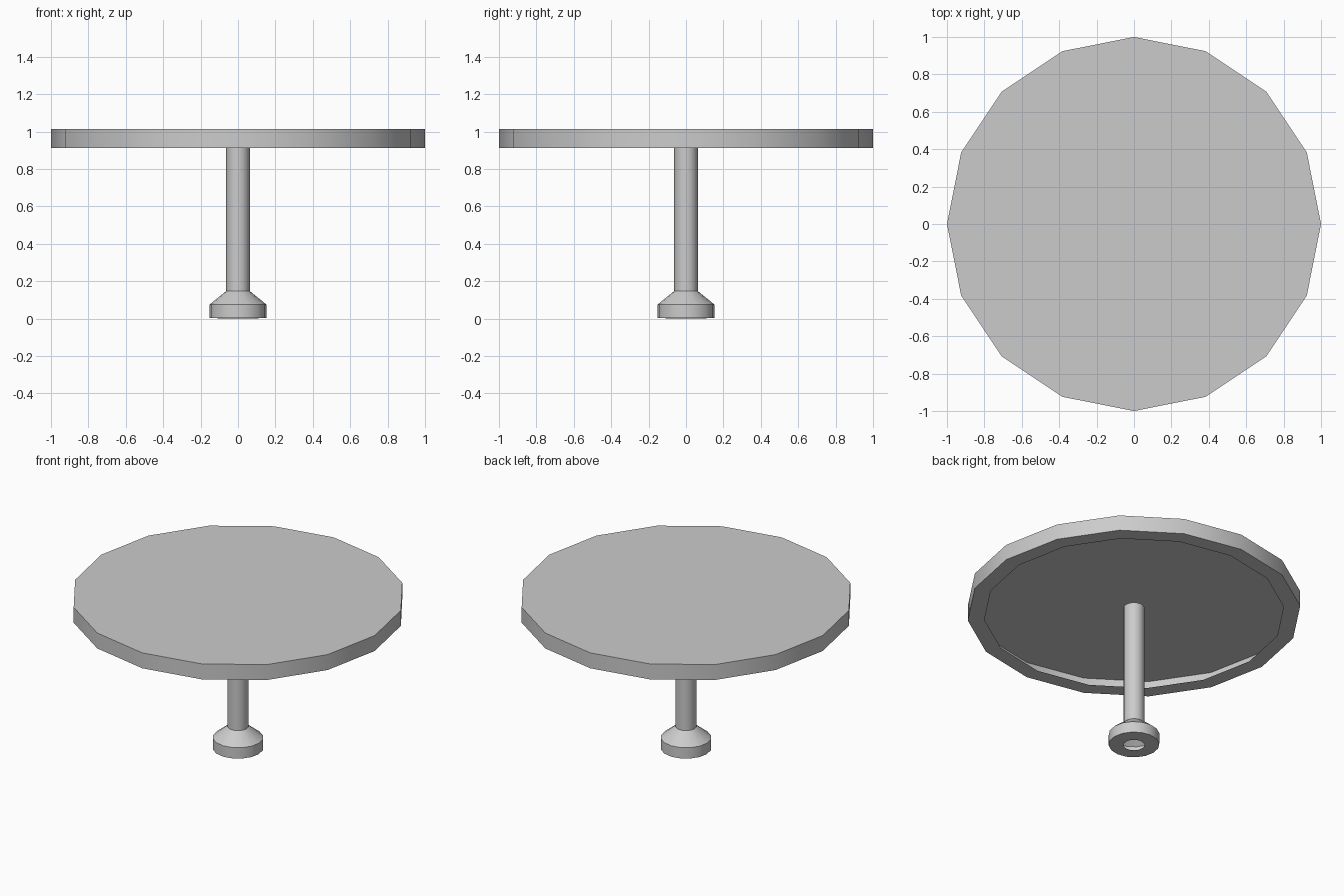
import bpy, bmesh, math

if "Cube" in bpy.data.objects:
    bpy.data.objects.remove(bpy.data.objects["Cube"])

SIDES = 16


def lathe(name, profile, cap_end=False):
    """Revolve (radius, z) points around z into a thin shell, optionally capping the last ring."""
    bm = bmesh.new()
    rings = []
    for r, z in profile:
        ring = []
        for i in range(SIDES):
            a = 2 * math.pi * i / SIDES
            ring.append(bm.verts.new((r * math.cos(a), r * math.sin(a), z)))
        rings.append(ring)
    for lo, hi in zip(rings, rings[1:]):
        for i in range(SIDES):
            j = (i + 1) % SIDES
            bm.faces.new((lo[i], lo[j], hi[j], hi[i]))
    if cap_end:
        bm.faces.new(rings[-1])
    mesh = bpy.data.meshes.new(name)
    bm.to_mesh(mesh)
    bm.free()
    obj = bpy.data.objects.new(name, mesh)
    bpy.context.collection.objects.link(obj)
    bpy.ops.object.select_all(action='DESELECT')
    obj.select_set(True)
    bpy.context.view_layer.objects.active = obj
    bpy.ops.object.shade_smooth_by_angle(angle=math.radians(30))
    return obj


# hollow round top: inturned lip below, outer band, flat cap
lathe("table_top", [(0.90, 0.912), (1.0, 0.912), (1.0, 1.014)], cap_end=True)

# slim post rising from the foot into the hollow top
lathe("post", [(0.063, 0.14), (0.063, 0.95)], cap_end=True)

# hollow foot: open bottom ring, short wall, sloped shoulder
lathe("foot", [(0.063, 0.0), (0.152, 0.003), (0.152, 0.075), (0.063, 0.147)])
